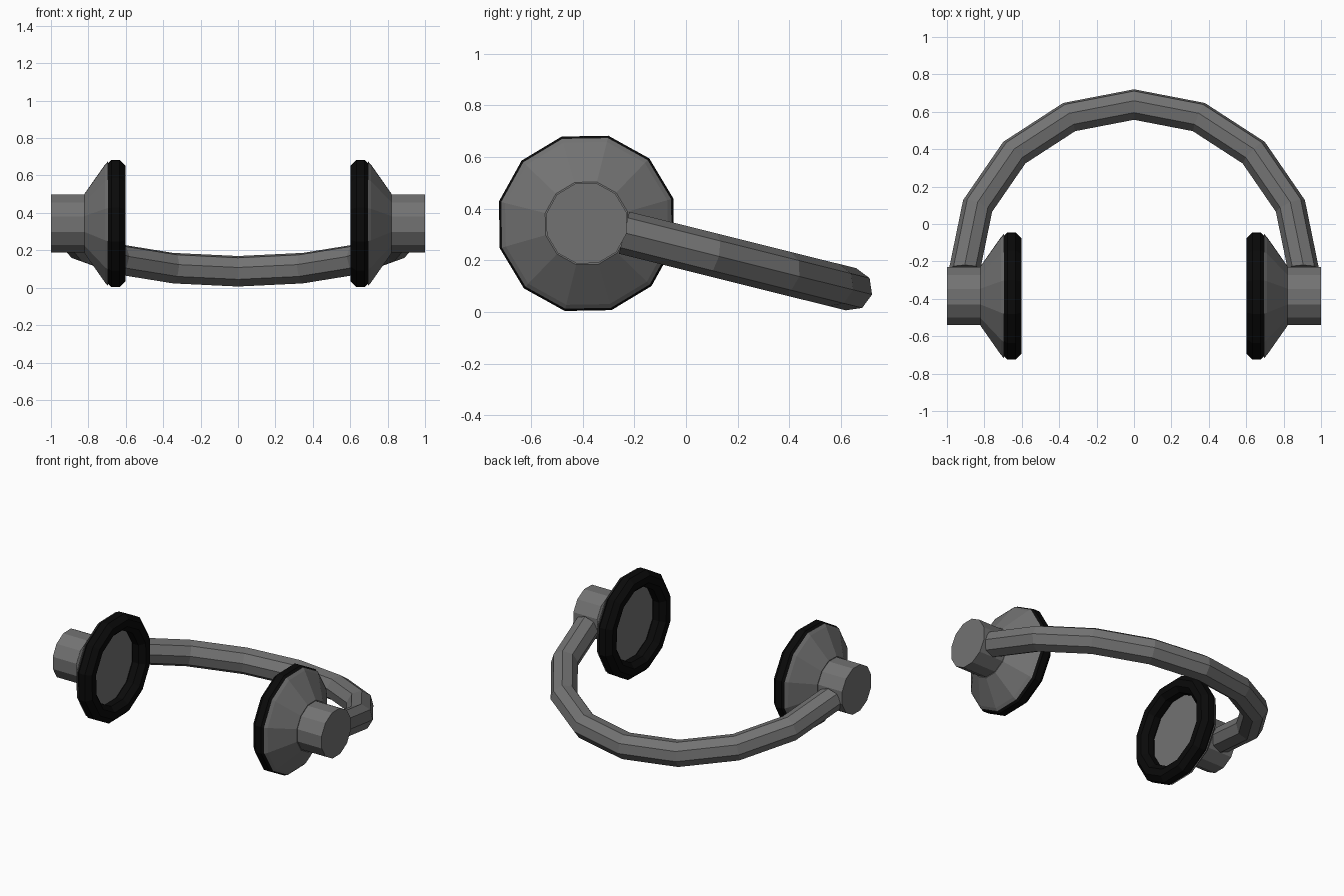
import bpy, bmesh, math
from mathutils import Matrix, Vector

if "Cube" in bpy.data.objects:
    bpy.data.objects.remove(bpy.data.objects["Cube"])

TILT = math.radians(-14)
PIVOT = Vector((0, -0.385, 0.343))          # ear cup axis, also the band tilt pivot
PLACE = Matrix.Translation(PIVOT) @ Matrix.Rotation(TILT, 4, 'X')


def material(name, value):
    m = bpy.data.materials.new(name)
    m.diffuse_color = (value, value, value, 1)
    m.use_nodes = True
    m.node_tree.nodes["Principled BSDF"].inputs["Base Color"].default_value = m.diffuse_color
    return m


grey = material("grey_plastic", 0.17)
black = material("black_foam", 0.003)


def finish(bm, name, mat):
    bmesh.ops.recalc_face_normals(bm, faces=bm.faces)
    bm.transform(PLACE)
    me = bpy.data.meshes.new(name)
    bm.to_mesh(me)
    bm.free()
    me.materials.append(mat)
    ob = bpy.data.objects.new(name, me)
    bpy.context.collection.objects.link(ob)
    return ob


def bridge(bm, rings, closed):
    n = len(rings[0])
    pairs = list(zip(rings, rings[1:]))
    if closed:
        pairs.append((rings[-1], rings[0]))
    else:
        bm.faces.new(rings[0])
        bm.faces.new(rings[-1])
    for a, b in pairs:
        for i in range(n):
            j = (i + 1) % n
            bm.faces.new((a[i], a[j], b[j], b[i]))


def lathe_x(name, side, profile, mat, closed=False, n=12):
    """Spin an (x, radius) profile around the ear axis."""
    bm = bmesh.new()
    rings = []
    for x, r in profile:
        angs = [2 * math.pi * k / n for k in range(n)]
        rings.append([bm.verts.new((side * x, r * math.cos(a), r * math.sin(a))) for a in angs])
    bridge(bm, rings, closed)
    return finish(bm, name, mat)


# The 12-gons have a vertex at 16 degrees: the tilt plus a whole 30 degree step
PAD_X, PAD_R, PAD_T = 0.655, 0.295, 0.059
pad_profile = [(PAD_X + PAD_T * math.cos(math.radians(22.5 + 45 * k)),
                PAD_R + PAD_T * math.sin(math.radians(22.5 + 45 * k))) for k in range(8)]

for label, side in (("left", -1), ("right", 1)):
    # round hub, flared cup and ring cushion
    lathe_x(label + "_hub", side, [(0.80, 0.16), (1.0, 0.16)], grey)
    lathe_x(label + "_cup", side, [(0.82, 0.165), (0.711, 0.325), (0.695, 0.342),
                                   (0.69, 0.30)], grey)
    lathe_x(label + "_ear_cushion", side, pad_profile, black, closed=True)

# headband: half ring with an octagonal section
bm = bmesh.new()
rings = []
for i in range(9):
    a = math.pi * i / 8
    ring = []
    for k in range(8):
        t = 2 * math.pi * k / 8
        r = 0.905 + 0.084 * math.cos(t)
        ring.append(bm.verts.new((r * math.cos(a), 0.15 + r * math.sin(a), 0.084 * math.sin(t))))
    rings.append(ring)
bridge(bm, rings, False)
finish(bm, "headband", grey)
